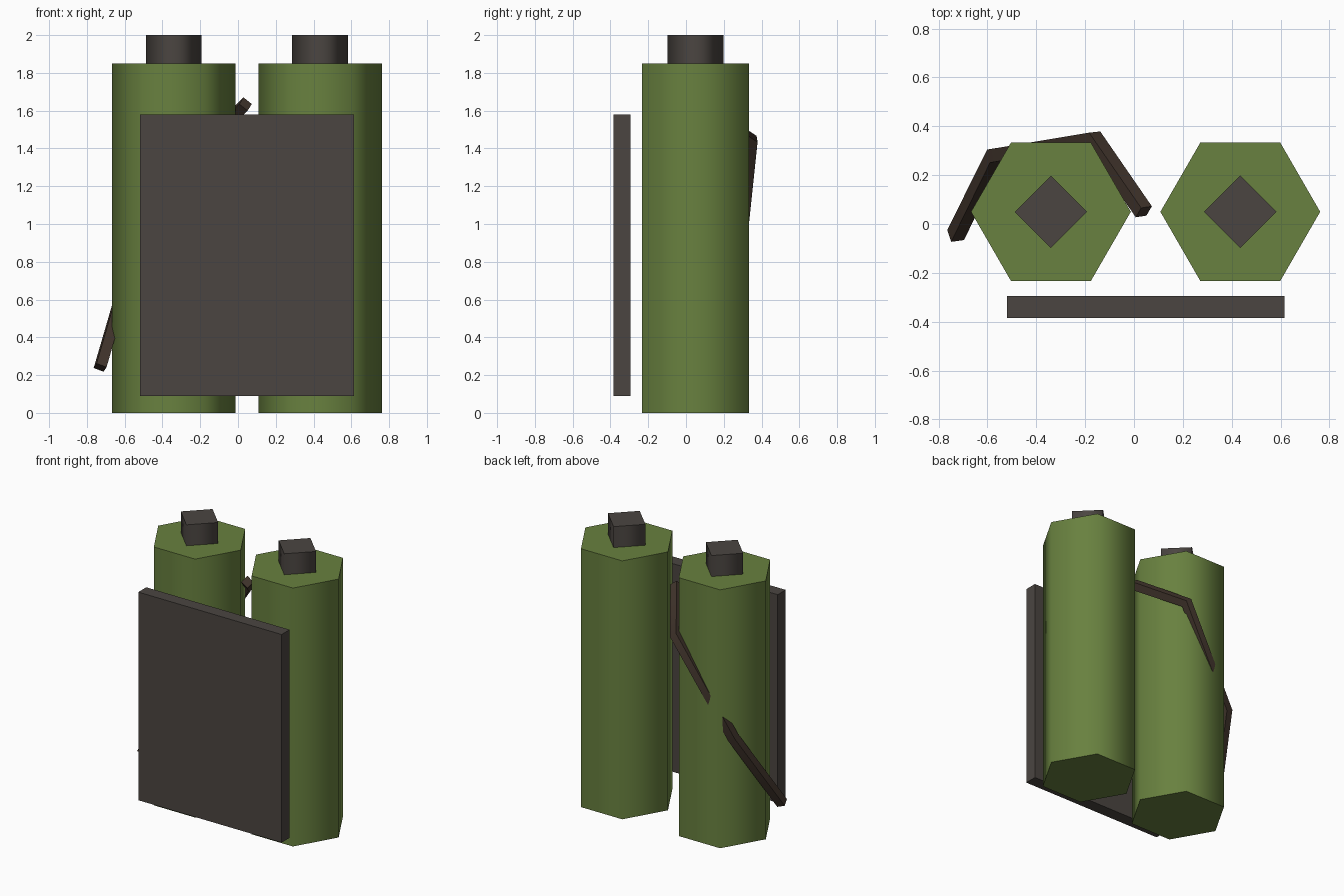
import bpy, bmesh, math
from mathutils import Matrix

if "Cube" in bpy.data.objects:
    bpy.data.objects.remove(bpy.data.objects["Cube"])


def material(name, rgb):
    m = bpy.data.materials.new(name)
    m.diffuse_color = (*rgb, 1)
    m.use_nodes = True
    m.node_tree.nodes["Principled BSDF"].inputs["Base Color"].default_value = m.diffuse_color
    return m


GREEN = material("green_paint", (0.14, 0.22, 0.05))
GREY = material("dark_metal", (0.07, 0.06, 0.053))
BROWN = material("brown_rubber", (0.055, 0.036, 0.026))


def finish(name, bm, mat):
    mesh = bpy.data.meshes.new(name)
    bm.to_mesh(mesh)
    bm.free()
    mesh.materials.append(mat)
    obj = bpy.data.objects.new(name, mesh)
    bpy.context.collection.objects.link(obj)
    return obj


def prism(name, sides, radius, x, y, z0, z1, mat):
    """Upright prism with a corner on the x axis, smooth sides and crisp caps."""
    bm = bmesh.new()
    bmesh.ops.create_cone(bm, cap_ends=True, segments=sides, radius1=radius,
                          radius2=radius, depth=z1 - z0)
    # put one corner exactly on the x axis
    v = bm.verts[:][0].co
    bmesh.ops.rotate(bm, verts=bm.verts, matrix=Matrix.Rotation(-math.atan2(v.y, v.x), 3, 'Z'))
    bmesh.ops.translate(bm, verts=bm.verts, vec=(x, y, (z0 + z1) / 2))
    bm.normal_update()
    for f in bm.faces:
        f.smooth = abs(f.normal.z) < 0.5
    for e in bm.edges:
        e.smooth = all(f.smooth for f in e.link_faces)
    return finish(name, bm, mat)


# twin tanks with square valves on top
for side, x in (("left", -0.34), ("right", 0.435)):
    prism(f"{side}_tank", 6, 0.327, x, 0.05, 0, 1.85, GREEN)
    prism(f"{side}_valve", 4, 0.148, x, 0.05, 1.85, 2.0, GREY)

# flat back plate
bm = bmesh.new()
bmesh.ops.create_cube(bm, size=1)
bmesh.ops.scale(bm, vec=(1.135, 0.09, 1.49), verts=bm.verts)
bmesh.ops.translate(bm, vec=(0.0475, -0.34, 0.835), verts=bm.verts)
finish("back_plate", bm, GREY)

# hose wrapped round the left tank
curve = bpy.data.curves.new("hose", 'CURVE')
curve.dimensions = '3D'
curve.bevel_depth = 0.04
curve.bevel_resolution = 0
curve.use_fill_caps = True
path = [(0.04, 0.05, 1.635), (-0.165, 0.35, 1.44), (-0.57, 0.28, 0.79), (-0.73, -0.045, 0.24)]
spline = curve.splines.new('POLY')
spline.points.add(len(path) - 1)
for p, co in zip(spline.points, path):
    p.co = (*co, 1)
curve.materials.append(BROWN)
hose = bpy.data.objects.new("hose", curve)
bpy.context.collection.objects.link(hose)
bpy.context.view_layer.objects.active = hose
hose.select_set(True)
bpy.ops.object.convert(target='MESH')
bpy.ops.object.shade_smooth_by_angle(angle=math.radians(60))
